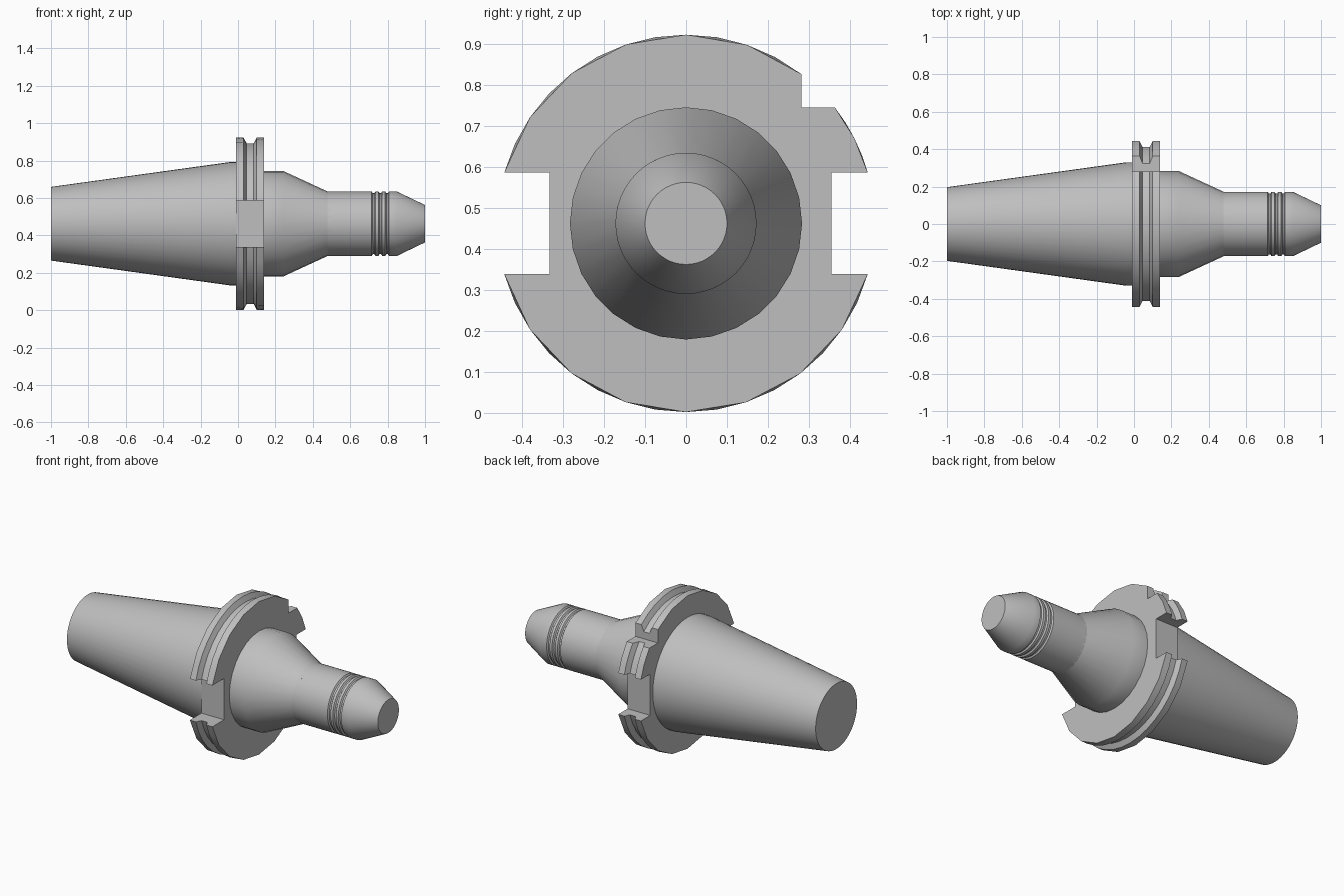
import bpy
import bmesh
from math import asin, acos, cos, sin, pi, tau
from mathutils import Vector

if "Cube" in bpy.data.objects:
    bpy.data.objects.remove(bpy.data.objects["Cube"])

AXIS_Z = 0.462

steel = bpy.data.materials.new("steel_grey")
steel.use_nodes = True
grey = (0.52, 0.52, 0.52, 1)
steel.diffuse_color = grey
steel.node_tree.nodes["Principled BSDF"].inputs["Base Color"].default_value = grey


def loft(name, rings):
    """Join equal rings of points along the x axis and cap both ends."""
    bm = bmesh.new()
    loops = [[bm.verts.new(p) for p in ring] for ring in rings]
    count = len(loops[0])
    for a, b in zip(loops, loops[1:]):
        for i in range(count):
            j = (i + 1) % count
            bm.faces.new((a[i], a[j], b[j], b[i]))
    bm.faces.new(loops[0])
    bm.faces.new(loops[-1])
    bmesh.ops.recalc_face_normals(bm, faces=bm.faces)
    mesh = bpy.data.meshes.new(name)
    bm.to_mesh(mesh)
    bm.free()
    mesh.materials.append(steel)
    obj = bpy.data.objects.new(name, mesh)
    obj.location.z = AXIS_Z
    bpy.context.collection.objects.link(obj)
    bpy.ops.object.select_all(action="DESELECT")
    obj.select_set(True)
    bpy.context.view_layer.objects.active = obj
    bpy.ops.object.shade_smooth_by_angle(angle=pi / 6)
    return obj


def turned(name, profile, sides):
    loft(name, [[(x, r * sin(tau * i / sides), r * cos(tau * i / sides))
                 for i in range(sides)] for x, r in profile])


# Tapered shank
turned("taper_shank", [(-1, 0.197), (-0.04, 0.33), (0, 0.33)], 48)

# Shoulder cone in front of the flange
turned("shoulder", [(0.13, 0.283), (0.24, 0.283), (0.48, 0.172), (0.5, 0.172)], 28)

# Nose with three ring grooves and a tapered tip
nose = [(0.47, 0.172)]
for k in range(3):
    x = 0.715 + 0.036 * k
    nose += [(x, 0.172), (x + 0.006, 0.163), (x + 0.014, 0.163), (x + 0.02, 0.172)]
nose += [(0.85, 0.172), (1, 0.1)]
turned("nose", nose, 48)

# Drive flange: two side slots, one corner notch and a rim groove
SLOT, NOTCH = 0.124, 0.283
FRONT_FLOOR, BACK_FLOOR = -0.333, 0.355


def arc(r, start, end, steps, coarse):
    """Arc in the y-z plane; coarse flattens every second point to its chord."""
    pts = [Vector((r * cos(start + (end - start) * i / steps),
                   r * sin(start + (end - start) * i / steps)))
           for i in range(steps + 1)]
    if coarse:
        for i in range(1, steps, 2):
            pts[i] = (pts[i - 1] + pts[i + 1]) / 2
    return pts


def flange_ring(x, r, coarse=False):
    s = asin(SLOT / r)
    pts = arc(r, s, asin(NOTCH / r), 4, coarse)
    pts.append(Vector((0.281, NOTCH)))
    pts += arc(r, acos(0.281 / r), pi / 2, 4, coarse)
    pts += arc(r, pi / 2, pi - s, 8, coarse)[1:]
    pts += [Vector((FRONT_FLOOR, SLOT)), Vector((FRONT_FLOOR, -SLOT))]
    pts += arc(r, pi + s, tau - s, 16, coarse)
    pts += [Vector((BACK_FLOOR, -SLOT)), Vector((BACK_FLOOR, SLOT))]
    return [(x, p.x, p.y) for p in pts]


loft("drive_flange", [
    flange_ring(-0.01, 0.46, True), flange_ring(0.03, 0.46),
    flange_ring(0.046, 0.43), flange_ring(0.084, 0.43),
    flange_ring(0.1, 0.46), flange_ring(0.14, 0.46, True)])
